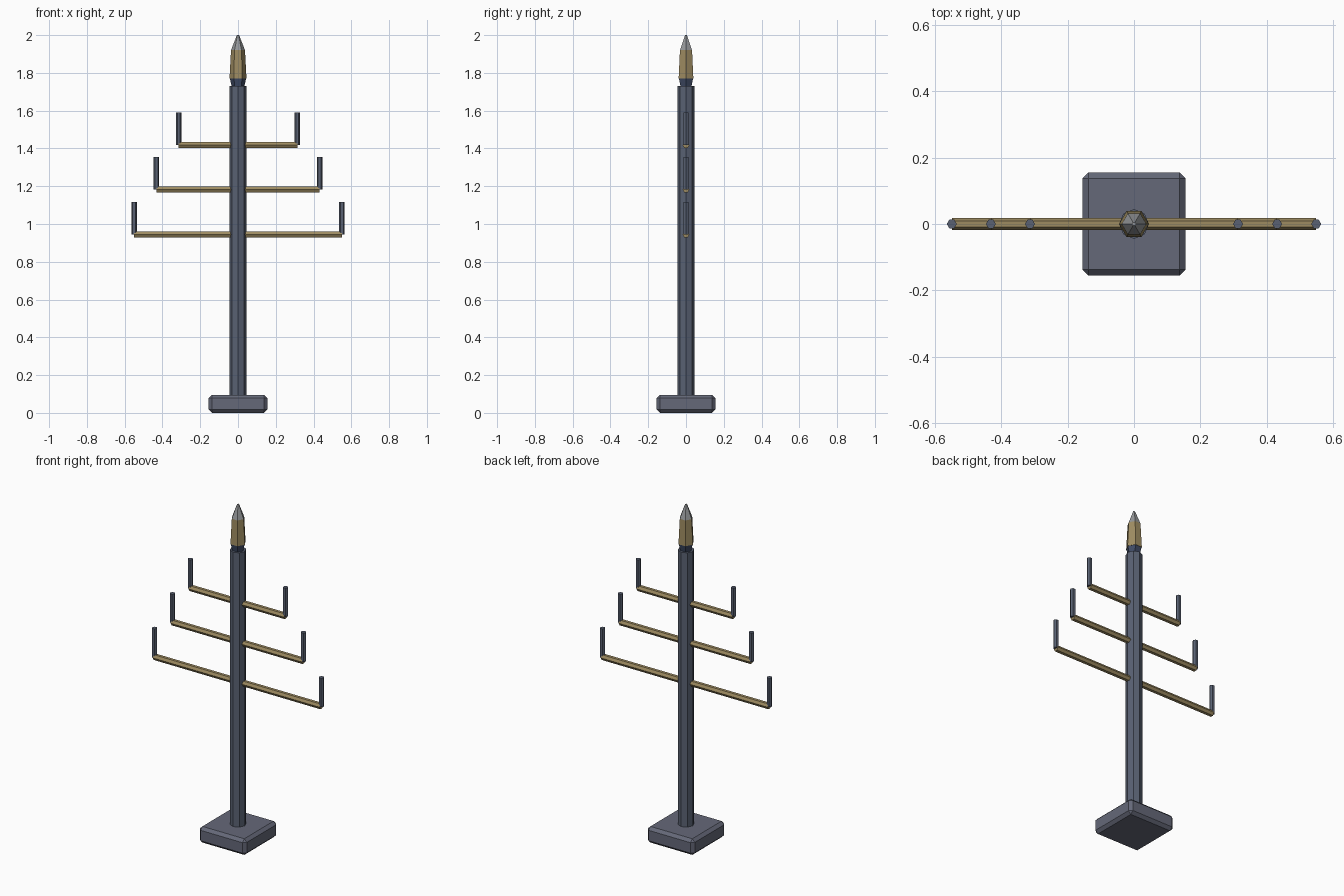
import bpy
from math import pi

if "Cube" in bpy.data.objects:
    bpy.data.objects.remove(bpy.data.objects["Cube"])


def material(name, rgb):
    m = bpy.data.materials.new(name)
    m.diffuse_color = (*rgb, 1)
    m.use_nodes = True
    m.node_tree.nodes["Principled BSDF"].inputs["Base Color"].default_value = m.diffuse_color
    return m


STEEL = material("steel", (0.10, 0.12, 0.17))
DARK = material("dark_steel", (0.05, 0.07, 0.13))
BASE = material("base_grey", (0.13, 0.14, 0.19))
BRASS = material("brass", (0.34, 0.26, 0.12))
TIP = material("tip_grey", (0.30, 0.31, 0.32))


def prism(name, mat, sides, r1, r2, z1, z2, x=0, twist=pi / 2):
    """Upright prism or cone between two heights; twist puts a corner on x."""
    bpy.ops.mesh.primitive_cone_add(vertices=sides, radius1=r1, radius2=r2, depth=z2 - z1,
                                    location=(x, 0, (z1 + z2) / 2), rotation=(0, 0, twist))
    ob = bpy.context.object
    ob.name = name
    ob.data.materials.append(mat)
    return ob


# Chamfered base block
bpy.ops.mesh.primitive_cube_add(size=1, location=(0, 0, 0.048))
base = bpy.context.object
base.name = "base"
base.scale = (0.31, 0.31, 0.096)
bpy.ops.object.transform_apply(location=False, rotation=False, scale=True)
base.data.materials.append(BASE)
bevel = base.modifiers.new("chamfer", 'BEVEL')
bevel.width = 0.017
bevel.segments = 1

# Post and pointed finial
prism("post", STEEL, 8, 0.045, 0.045, 0.08, 1.73)
prism("finial_neck", DARK, 6, 0.033, 0.043, 1.725, 1.77)
prism("finial_body", BRASS, 6, 0.045, 0.037, 1.77, 1.92)
prism("finial_tip", TIP, 6, 0.037, 0.006, 1.92, 2.0)

# Three tiers of cross arms, each with an upright peg at both ends
for tier, (reach, z) in enumerate([(0.55, 0.944), (0.432, 1.182), (0.314, 1.418)], 1):
    arm = prism(f"arm_{tier}", BRASS, 6, 0.018, 0.018, z - reach, z + reach)
    arm.rotation_euler = (0, pi / 2, 0)
    for side, s in (("left", -1), ("right", 1)):
        prism(f"peg_{tier}_{side}", STEEL, 6, 0.015, 0.015, z, z + 0.172, s * reach)
